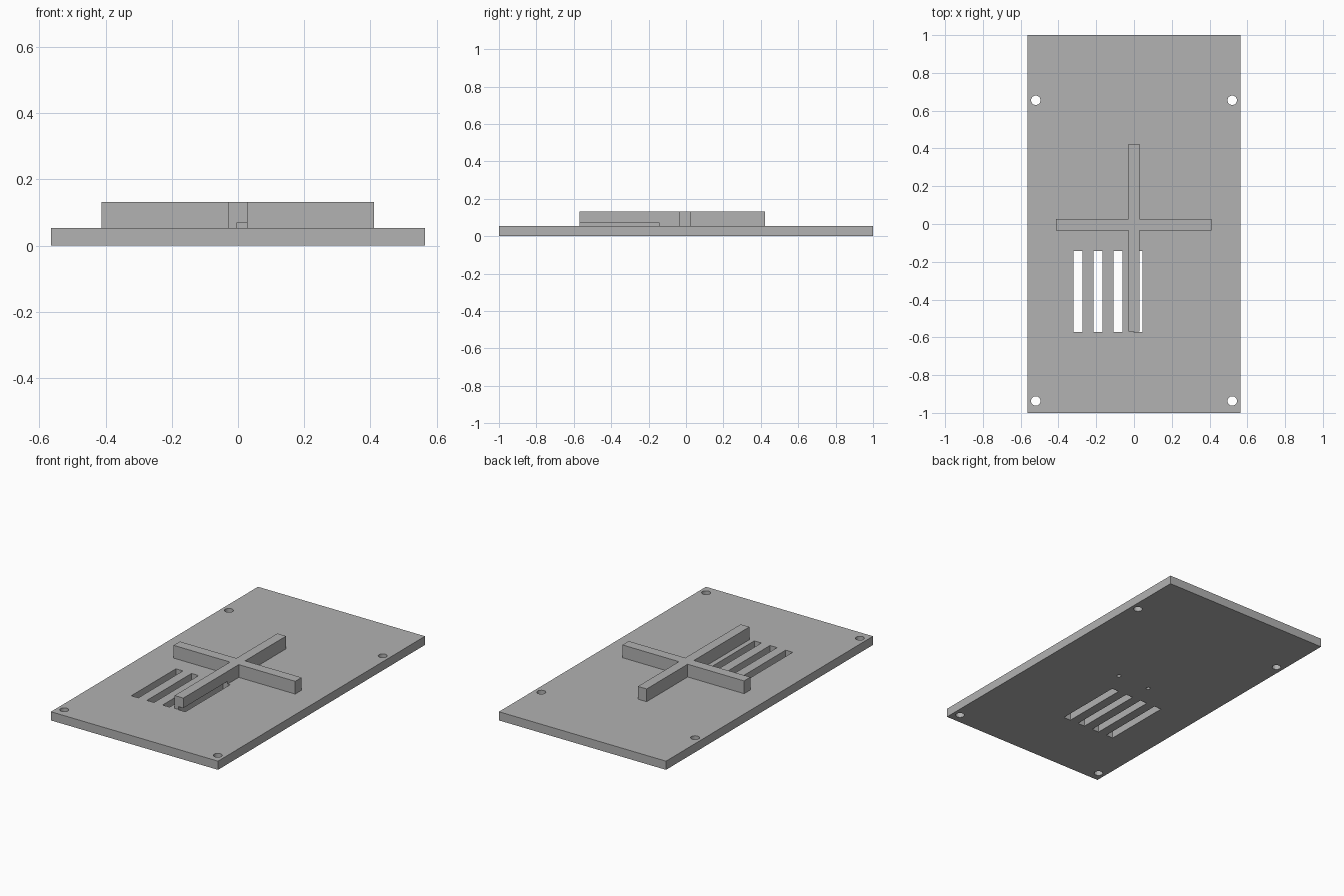
import bpy
import bmesh
from math import cos, sin, tau

cube = bpy.data.objects.get("Cube")
if cube:
    bpy.data.objects.remove(cube, do_unlink=True)

# Single grey finish
grey = bpy.data.materials.new("matte_grey")
grey.use_nodes = True
colour = (0.445, 0.445, 0.445, 1)
grey.diffuse_color = colour
grey.node_tree.nodes["Principled BSDF"].inputs["Base Color"].default_value = colour

PLATE_TOP = 0.053
CUT_TOP = 0.07      # cuts bite slightly into the raised cross
CROSS_TOP = 0.131


def add_prism(bm, outline, z0, z1):
    """Extrude a counter-clockwise outline from z0 up to z1."""
    face = bm.faces.new([bm.verts.new((x, y, z0)) for x, y in outline])
    ext = bmesh.ops.extrude_face_region(bm, geom=[face], use_keep_orig=True)
    top = [g for g in ext["geom"] if isinstance(g, bmesh.types.BMVert)]
    bmesh.ops.translate(bm, verts=top, vec=(0, 0, z1 - z0))


def rectangle(x0, x1, y0, y1):
    return [(x0, y0), (x1, y0), (x1, y1), (x0, y1)]


def circle(x, y, r, sides=32):
    return [(x + r * cos(tau * i / sides), y + r * sin(tau * i / sides))
            for i in range(sides)]


def make_part(name, outlines, z0, z1):
    bm = bmesh.new()
    for outline in outlines:
        add_prism(bm, outline, z0, z1)
    bmesh.ops.recalc_face_normals(bm, faces=bm.faces[:])
    mesh = bpy.data.meshes.new(name)
    bm.to_mesh(mesh)
    bm.free()
    mesh.materials.append(grey)
    obj = bpy.data.objects.new(name, mesh)
    bpy.context.scene.collection.objects.link(obj)
    return obj


def add_boolean(obj, other, operation):
    mod = obj.modifiers.new(other.name, "BOOLEAN")
    mod.operation = operation
    mod.solver = "EXACT"
    mod.object = other


# Flat base plate
plate = make_part("mounting_plate", [rectangle(-0.565, 0.565, -1, 1)], 0, PLATE_TOP)

# Raised cross with a longer front arm, sunk into the plate for a clean join
l, r, f, b = -0.03, 0.029, -0.034, 0.027
cross = make_part("raised_cross", [[
    (l, -0.57), (r, -0.57), (r, f), (0.411, f), (0.411, b), (r, b),
    (r, 0.423), (l, 0.423), (l, b), (-0.412, b), (-0.412, f), (l, f)]],
    0.02, CROSS_TOP)

# Four vent slots, four corner holes and two pilot holes under the cross
cuts = [rectangle(-0.321 + 0.106 * i, -0.273 + 0.106 * i, -0.573, -0.142)
        for i in range(4)]
for side in (-1, 1):
    cuts += [circle(side * 0.52, y, 0.025) for y in (0.655, -0.937)]
    cuts.append(circle(side * 0.11, -0.005, 0.012, 16))
cutter = make_part("slot_and_hole_cutter", cuts, -0.05, CUT_TOP)

# Join, cut, then bake the result into the plate
add_boolean(plate, cross, "UNION")
add_boolean(plate, cutter, "DIFFERENCE")
bpy.context.view_layer.update()
depsgraph = bpy.context.evaluated_depsgraph_get()
baked = bpy.data.meshes.new_from_object(plate.evaluated_get(depsgraph))
plate.modifiers.clear()
plate.data = baked
plate.name = "plate_with_cross"
for helper in (cross, cutter):
    bpy.data.objects.remove(helper, do_unlink=True)
